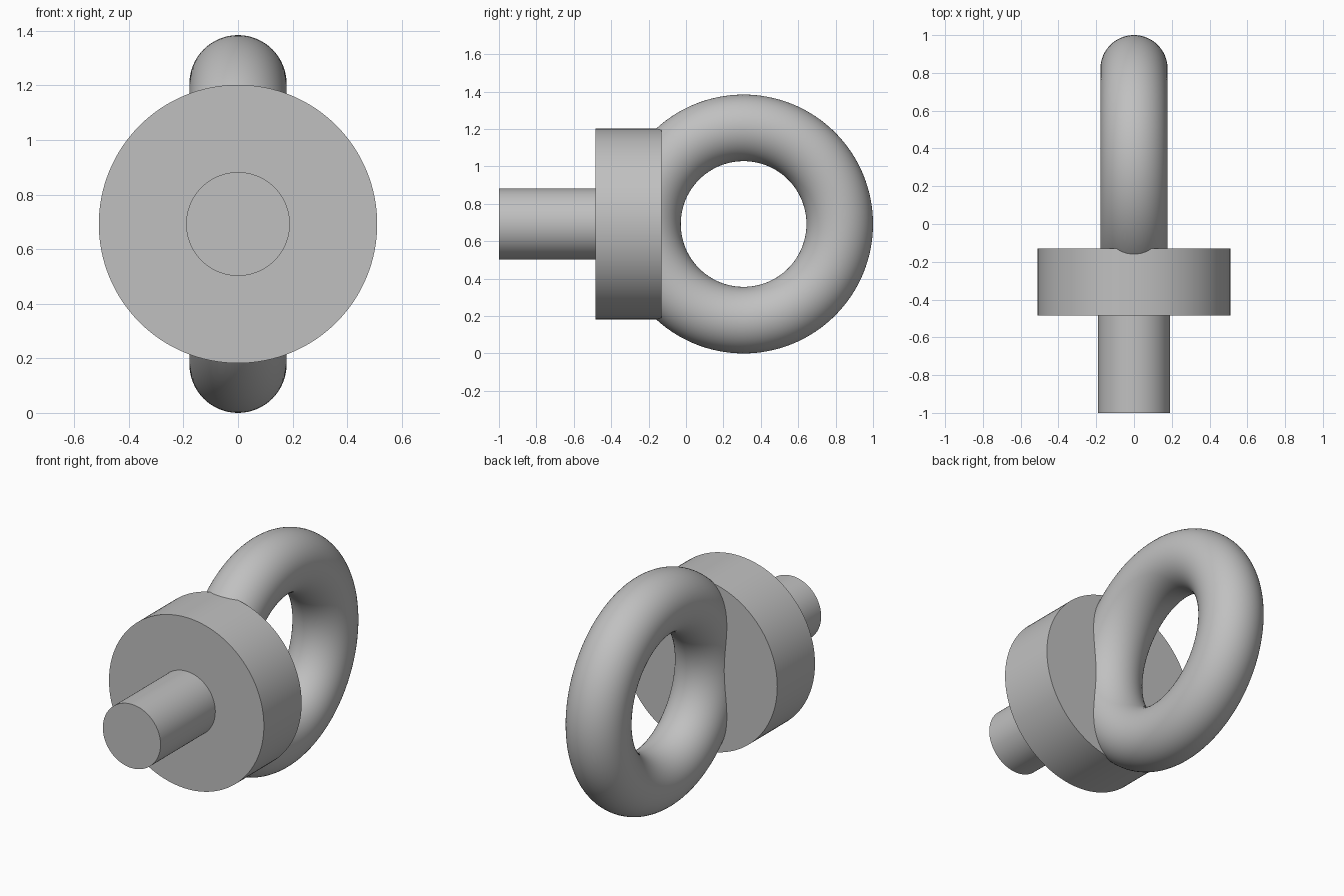
import bpy
import math

cube = bpy.data.objects.get("Cube")
if cube:
    bpy.data.objects.remove(cube, do_unlink=True)

AXIS_Z = 0.692          # height of the bolt axis
RING_R, TUBE_R = 0.514, 0.178

steel = bpy.data.materials.new("grey steel")
steel.use_nodes = True
GREY = (0.53, 0.53, 0.53, 1)
steel.diffuse_color = GREY
steel.node_tree.nodes["Principled BSDF"].inputs["Base Color"].default_value = GREY


def finish(name):
    obj = bpy.context.object
    obj.name = name
    obj.data.materials.append(steel)
    bpy.ops.object.shade_smooth_by_angle(angle=math.radians(30))
    return obj


def rod(name, radius, y0, y1):
    """Cylinder lying along y between y0 and y1."""
    bpy.ops.mesh.primitive_cylinder_add(
        vertices=128, radius=radius, depth=y1 - y0,
        location=(0, (y0 + y1) / 2, AXIS_Z), rotation=(math.pi / 2, 0, 0))
    return finish(name)


# Shank, sunk slightly into the collar
rod("shank", 0.19, -1.0, -0.46)

# Wide collar
rod("collar", 0.51, -0.485, -0.13)

# Lifting ring standing in the y-z plane, its front buried in the collar
bpy.ops.mesh.primitive_torus_add(
    major_segments=128, minor_segments=64,
    major_radius=RING_R, minor_radius=TUBE_R,
    location=(0, 1 - RING_R - TUBE_R, AXIS_Z), rotation=(0, math.pi / 2, 0))
finish("ring")
